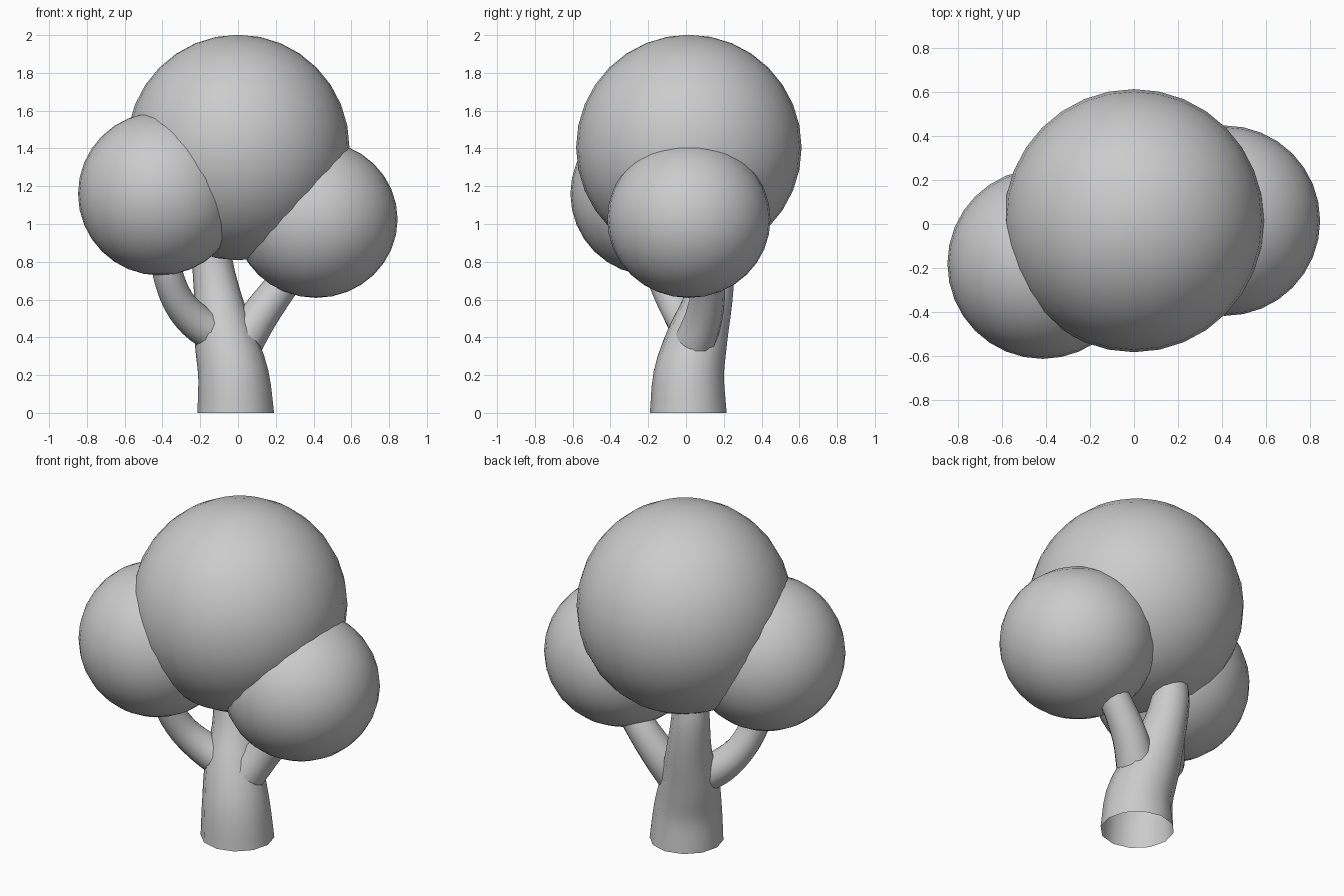
import bpy, bmesh, math
from mathutils import Vector

if "Cube" in bpy.data.objects:
    bpy.data.objects.remove(bpy.data.objects["Cube"])


def smooth(obj):
    for p in obj.data.polygons:
        p.use_smooth = True


def foliage(name, centre, radii):
    bpy.ops.mesh.primitive_uv_sphere_add(segments=32, ring_count=16, radius=1, location=centre)
    obj = bpy.context.object
    obj.name = name
    obj.scale = radii
    bpy.ops.object.transform_apply(location=False, rotation=False, scale=True)
    smooth(obj)


def spline(points, steps):
    """Catmull-Rom through (x, y, z, radius) points."""
    pts = [Vector(p) for p in points]
    pts = [2 * pts[0] - pts[1]] + pts + [2 * pts[-1] - pts[-2]]
    out = []
    for i in range(1, len(pts) - 2):
        a, b, c, d = pts[i - 1:i + 3]
        for s in range(steps):
            t = s / steps
            out.append(0.5 * (2 * b + (c - a) * t + (2 * a - 5 * b + 4 * c - d) * t ** 2
                              + (3 * b - a - 3 * c + d) * t ** 3))
    return out + [pts[-2]]


def limb(name, points, sides=12, flat_start=False):
    """Open tapered tube whose rings follow the path."""
    path = spline(points, 3)
    bm = bmesh.new()
    rings = []
    for i, p in enumerate(path):
        tangent = (path[min(i + 1, len(path) - 1)] - path[max(i - 1, 0)]).to_3d().normalized()
        if flat_start and i == 0:
            tangent = Vector((0, 0, 1))
        u = Vector((0, 1, 0)).cross(tangent).normalized()
        v = tangent.cross(u)
        rings.append([bm.verts.new(p.to_3d() + p.w * (u * math.cos(a) + v * math.sin(a)))
                      for a in (2 * math.pi * k / sides for k in range(sides))])
    for r0, r1 in zip(rings, rings[1:]):
        for k in range(sides):
            n = (k + 1) % sides
            bm.faces.new((r0[k], r0[n], r1[n], r1[k]))
    mesh = bpy.data.meshes.new(name)
    bm.to_mesh(mesh)
    bm.free()
    obj = bpy.data.objects.new(name, mesh)
    bpy.context.collection.objects.link(obj)
    smooth(obj)


# Leaf crowns
foliage("crown_top", (0, 0.015, 1.405), (0.59, 0.597, 0.597))
foliage("crown_left", (-0.415, -0.18, 1.16), (0.432, 0.432, 0.432))
foliage("crown_right", (0.413, 0.015, 1.025), (0.432, 0.432, 0.416))

# Leaning trunk
limb("trunk", [(-0.012, 0.012, 0, 0.203), (-0.025, 0.015, 0.2, 0.187),
               (-0.07, 0.06, 0.4, 0.162), (-0.105, 0.12, 0.6, 0.127),
               (-0.135, 0.15, 0.8, 0.107), (-0.13, 0.14, 0.95, 0.1)], flat_start=True)

# Side branches rising into the lower crowns
limb("branch_left", [(-0.13, 0.03, 0.42, 0.1), (-0.23, -0.01, 0.49, 0.095),
                     (-0.315, -0.07, 0.59, 0.085), (-0.37, -0.13, 0.73, 0.08),
                     (-0.39, -0.16, 0.88, 0.08)])
limb("branch_right", [(0.03, 0.05, 0.385, 0.11), (0.11, 0.095, 0.51, 0.1),
                      (0.235, 0.12, 0.68, 0.088), (0.35, 0.1, 0.83, 0.085)])
